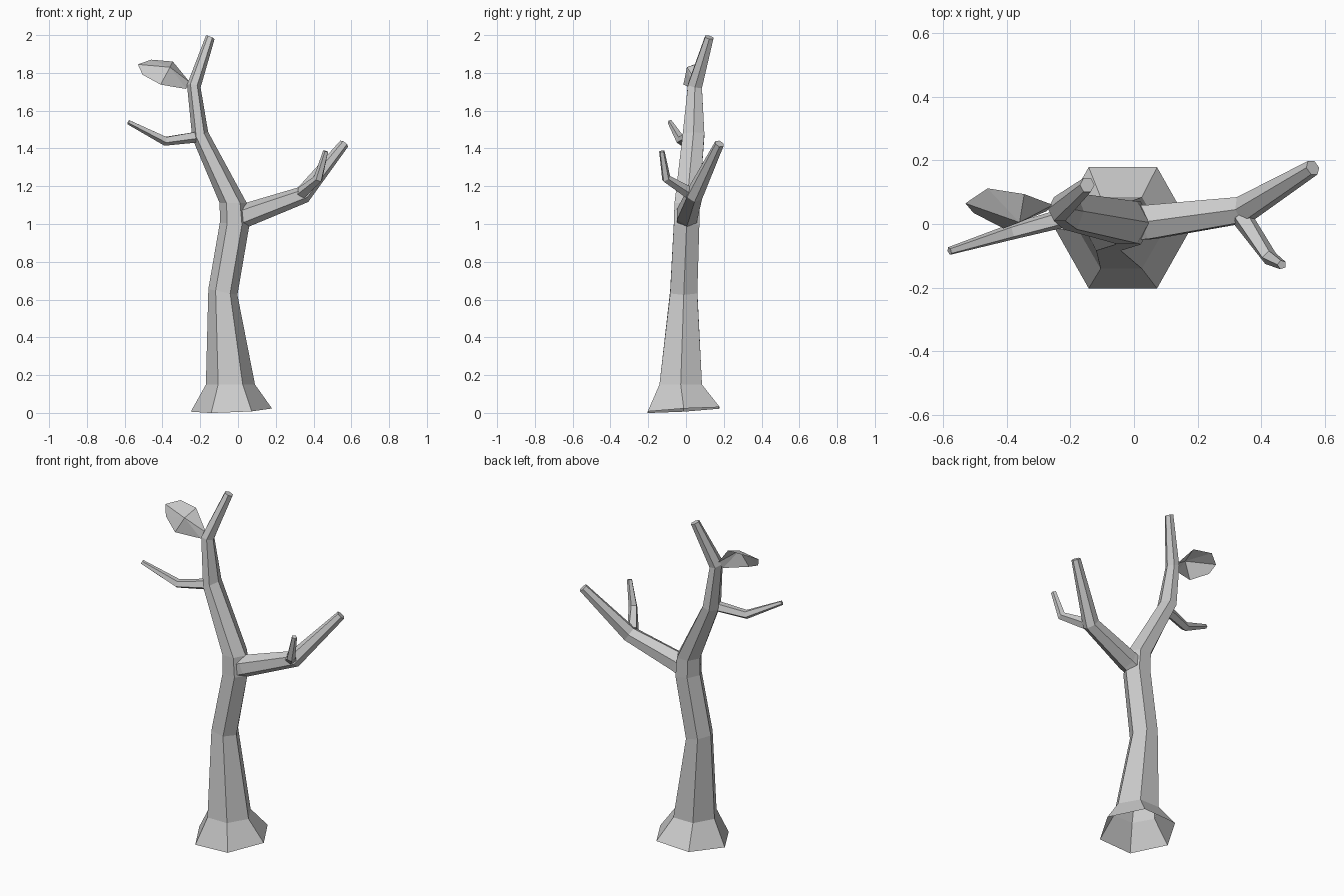
import bpy, math
from mathutils import Vector

if "Cube" in bpy.data.objects:
    bpy.data.objects.remove(bpy.data.objects["Cube"])


def make(name, verts, faces):
    me = bpy.data.meshes.new(name)
    me.from_pydata(verts, [], faces)
    me.update()
    ob = bpy.data.objects.new(name, me)
    bpy.context.collection.objects.link(ob)
    return ob


def loft(name, rings, n, cap_start=False, phase=0.0):
    """Skin rings given as (centre, u axis, v axis); the far end is capped."""
    verts, faces = [], []
    for c, u, v in rings:
        for i in range(n):
            a = 2 * math.pi * i / n + phase
            verts.append(Vector(c) + Vector(u) * math.cos(a) + Vector(v) * math.sin(a))
    for r in range(len(rings) - 1):
        for i in range(n):
            j = (i + 1) % n
            faces.append((r * n + i, r * n + j, (r + 1) * n + j, (r + 1) * n + i))
    faces.append(tuple(range((len(rings) - 1) * n, len(rings) * n)))
    if cap_start:
        faces.append(tuple(reversed(range(n))))
    return make(name, verts, faces)


def branch(name, path, n, phase=0.0):
    """Tapered limb through (point, radius) pairs, rings square to the path."""
    pts = [Vector(p) for p, _ in path]
    rings = []
    for k, (p, r) in enumerate(path):
        t = Vector()
        if k > 0:
            t += (pts[k] - pts[k - 1]).normalized()
        if k < len(pts) - 1:
            t += (pts[k + 1] - pts[k]).normalized()
        t.normalize()
        u = t.cross(Vector((0, 1, 0))).normalized()
        rings.append((p, u * r, t.cross(u) * r))
    return loft(name, rings, n, True, phase)


# trunk: centre, x radius, y radius, x slope, y slope (open underneath)
trunk = [
    ((-0.035, -0.012, 0.015), 0.215, 0.22, 0.04, 0.06),
    ((-0.04, -0.028, 0.15), 0.13, 0.13, 0.0, 0.0),
    ((-0.08, -0.012, 0.64), 0.077, 0.083, -0.2, 0.0),
    ((-0.018, 0.003, 1.0), 0.078, 0.078, -0.1, 0.0),
    ((-0.025, 0.005, 1.11), 0.072, 0.076, 0.0, 0.0),
    ((-0.2, 0.04, 1.47), 0.042, 0.066, 0.4, 0.0),
    ((-0.234, 0.047, 1.73), 0.036, 0.043, -0.2, -0.2),
    ((-0.147, 0.123, 1.988), 0.023, 0.025, -0.4, -0.2),
]
loft("trunk", [(c, (rx, 0, rx * tx), (0, ry, ry * ty)) for c, rx, ry, tx, ty in trunk], 6)

# limbs
branch("right_branch", [((0.0, 0.005, 1.03), 0.063), ((0.05, 0.006, 1.05), 0.062),
                        ((0.345, 0.045, 1.155), 0.047), ((0.562, 0.177, 1.425), 0.026)], 6)
branch("right_twig", [((0.34, 0.02, 1.165), 0.034), ((0.425, -0.105, 1.24), 0.025),
                      ((0.465, -0.128, 1.385), 0.015)], 5)
branch("left_twig", [((-0.2, 0.025, 1.465), 0.032), ((-0.385, -0.025, 1.44), 0.026),
                     ((-0.58, -0.085, 1.54), 0.013)], 5)

# leaf: a fan of facets around a raised middle
leaf = [(-0.36, 0.005, 1.83),
        (-0.255, 0.06, 1.75), (-0.345, 0.094, 1.86), (-0.46, 0.112, 1.87),
        (-0.53, 0.065, 1.845), (-0.505, 0.035, 1.79), (-0.41, -0.014, 1.738),
        (-0.275, 0.04, 1.715)]
make("leaf", leaf, [(0, i, i % 7 + 1) for i in range(1, 8)])
